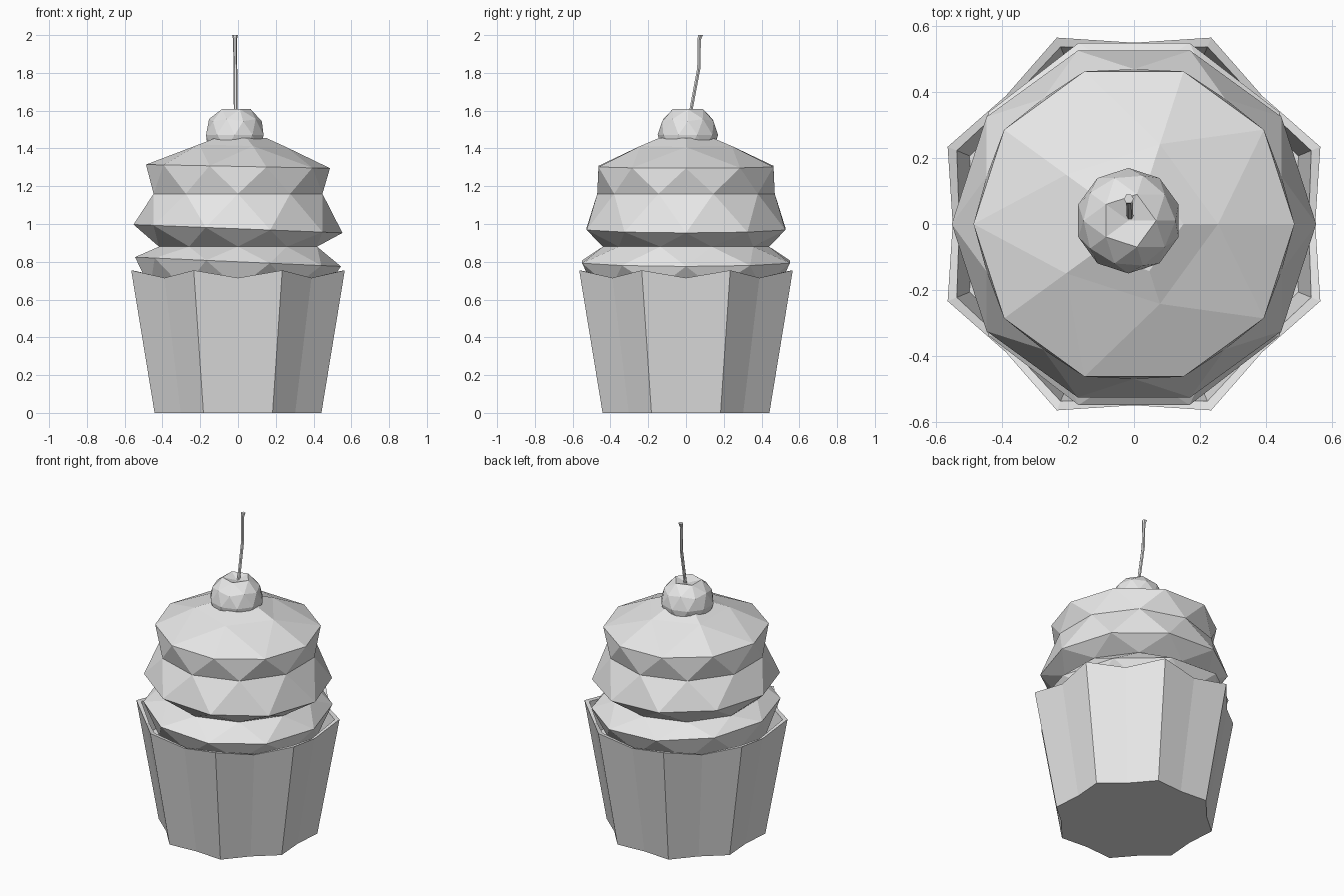
import bpy
import bmesh
from math import sin, cos, radians, tau
from mathutils import Vector

cube = bpy.data.objects.get("Cube")
if cube:
    bpy.data.objects.remove(cube, do_unlink=True)

# One plain grey for every part
grey = bpy.data.materials.new("light_grey")
grey.use_nodes = True
colour = (0.8, 0.8, 0.8, 1)
grey.diffuse_color = colour
grey.node_tree.nodes["Principled BSDF"].inputs["Base Color"].default_value = colour


def finish(name, bm):
    bmesh.ops.recalc_face_normals(bm, faces=bm.faces)
    mesh = bpy.data.meshes.new(name)
    bm.to_mesh(mesh)
    bm.free()
    mesh.materials.append(grey)
    obj = bpy.data.objects.new(name, mesh)
    bpy.context.collection.objects.link(obj)
    return obj


def ring(bm, count, radius, z, turn=0.0, tilt=0.0, stretch=1.0):
    verts = []
    for i in range(count):
        a = tau * i / count + radians(turn)
        x, y = radius * cos(a), radius * sin(a) * stretch
        verts.append(bm.verts.new((x, y, z + tilt * x)))
    return verts


def bridge(bm, low, high):
    n = len(low)
    for i in range(n):
        j = (i + 1) % n
        bm.faces.new((low[i], low[j], high[j], high[i]))


def zigzag(bm, plain, turned):
    # Triangles between a ring and one turned forward by half a step
    n = len(plain)
    for i in range(n):
        j = (i + 1) % n
        bm.faces.new((plain[i], plain[j], turned[i]))
        bm.faces.new((turned[i], plain[j], turned[j]))


# Pleated paper cup: corners and in-folded creases alternate
def pleated_ring(bm, corner, crease, z_corner, z_crease):
    verts = []
    for i in range(16):
        a = tau * (i + 1) / 16
        r, z = (crease, z_crease) if i % 2 else (corner, z_corner)
        verts.append(bm.verts.new((r * cos(a), r * sin(a), z)))
    return verts


bm = bmesh.new()
cup = [pleated_ring(bm, 0.478, 0.428, 0, 0),
       pleated_ring(bm, 0.612, 0.55, 0.755, 0.715),
       pleated_ring(bm, 0.582, 0.53, 0.75, 0.71),
       pleated_ring(bm, 0.54, 0.49, 0.55, 0.55)]
for low, high in zip(cup, cup[1:]):
    bridge(bm, low, high)
bm.faces.new(cup[0])
bm.faces.new(cup[-1])
finish("paper_cup", bm)

# Frosting: three faceted swells with narrow necks, slightly tilted
bm = bmesh.new()
base = ring(bm, 10, 0.49, 0.66, 18)
swell_low = ring(bm, 10, 0.545, 0.8, 0, -0.045, 1.06)
neck_low = ring(bm, 10, 0.44, 0.88, 18)
swell_mid = ring(bm, 10, 0.553, 0.975, 0, -0.04)
neck_high = ring(bm, 10, 0.47, 1.16, 18)
swell_top = ring(bm, 10, 0.487, 1.305, 0, -0.02)
shoulder = ring(bm, 5, 0.255, 1.415, 0, -0.03)
crown = ring(bm, 5, 0.15, 1.455)
for swell, neck in ((swell_low, base), (swell_low, neck_low),
                    (swell_mid, neck_low), (swell_mid, neck_high),
                    (swell_top, neck_high)):
    zigzag(bm, swell, neck)
for k in range(5):
    a, b, c = (swell_top[(2 * k + s) % 10] for s in range(3))
    p, q = shoulder[k], shoulder[(k + 1) % 5]
    for tri in ((p, a, b), (p, b, q), (q, b, c)):
        bm.faces.new(tri)
bridge(bm, shoulder, crown)
bm.faces.new(crown)
bm.faces.new(base)
finish("frosting", bm)

# Cherry with a dimple at the top
bm = bmesh.new()
bmesh.ops.create_icosphere(bm, subdivisions=2, radius=0.16)
max(bm.verts, key=lambda v: v.co.z).co.z = 0.115
cherry = finish("cherry", bm)
cherry.location = (-0.017, 0.01, 1.472)

# Bent stem with a flared tip
bm = bmesh.new()
path = [((-0.012, 0.02, 1.57), 0.01), ((-0.014, 0.068, 1.825), 0.01),
        ((-0.016, 0.07, 1.975), 0.01), ((-0.016, 0.076, 2.0), 0.015)]
loops = []
for centre, radius in path:
    loop = ring(bm, 6, radius, 0)
    bmesh.ops.translate(bm, verts=loop, vec=Vector(centre))
    loops.append(loop)
for low, high in zip(loops, loops[1:]):
    bridge(bm, low, high)
bm.faces.new(loops[0])
bm.faces.new(loops[-1])
finish("cherry_stem", bm)
